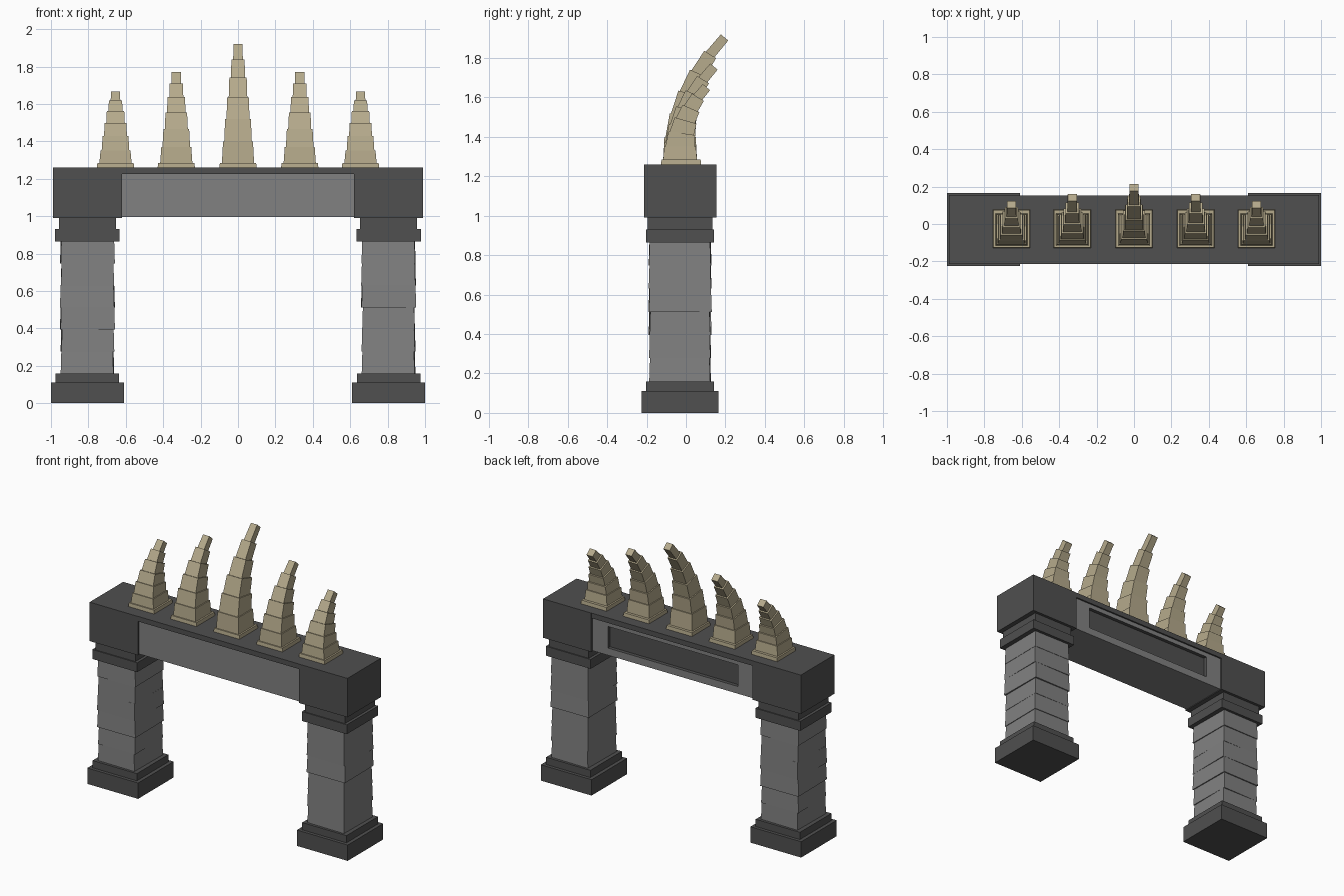
import bpy, bmesh, random
from math import radians, sin, cos
from mathutils import Matrix, Vector

random.seed(4)
cube = bpy.data.objects.get("Cube")
if cube:
    bpy.data.objects.remove(cube, do_unlink=True)

MID_Y = -0.03   # depth of the gateway's centre line
PILLAR_X = 0.805


def material(name, r, g, b):
    m = bpy.data.materials.new(name)
    m.use_nodes = True
    m.diffuse_color = (r, g, b, 1)
    m.node_tree.nodes["Principled BSDF"].inputs["Base Color"].default_value = (r, g, b, 1)
    return m


DARK = material("dark stone", 0.08, 0.08, 0.08)
GREY = material("grey stone", 0.22, 0.22, 0.22)
BONE = material("bone", 0.46, 0.40, 0.26)


def add_block(bm, base, width, depth, height, taper=1.0, tilt=0.0, spin=0.0):
    """Tapered box standing on base, leaning back by tilt."""
    made = bmesh.ops.create_cube(bm, size=1)["verts"]
    for v in made:
        s = taper if v.co.z > 0 else 1
        v.co = Vector((v.co.x * width * s, v.co.y * depth * s, (v.co.z + 0.5) * height))
    turn = Matrix.Rotation(-tilt, 4, "X") @ Matrix.Rotation(spin, 4, "Z")
    bmesh.ops.transform(bm, matrix=Matrix.Translation(base) @ turn, verts=made)
    return made


def finish(bm, name, *mats):
    mesh = bpy.data.meshes.new(name)
    bm.to_mesh(mesh)
    bm.free()
    for m in mats:
        mesh.materials.append(m)
    ob = bpy.data.objects.new(name, mesh)
    bpy.context.collection.objects.link(ob)
    return ob


def stack(name, x, mat, tiers):
    """Boxes given as (bottom, top, width, depth)."""
    bm = bmesh.new()
    for z0, z1, w, d in tiers:
        add_block(bm, (x, MID_Y, z0), w, d, z1 - z0)
    return finish(bm, name, mat)


# Pillars: stepped foot, stacked stones, stepped capital and corner block
STONES = 6
for side, sx in (("left", 1), ("right", -1)):
    x = sx * PILLAR_X
    stack(side + "_foot", x, DARK, [(0, 0.11, 0.39, 0.39), (0.11, 0.16, 0.34, 0.345)])
    bm = bmesh.new()
    h = 0.705 / STONES
    for i in range(STONES):
        grow = random.uniform(-0.005, 0.008)
        add_block(bm, (x, MID_Y, 0.16 + i * h), 0.285 + grow, 0.312 + grow, h,
                  taper=0.975, spin=radians(random.uniform(-1, 1)))
    finish(bm, side + "_pillar_stones", GREY)
    stack(side + "_capital", x, DARK, [(0.865, 0.93, 0.345, 0.345), (0.93, 0.99, 0.305, 0.33)])
    stack(side + "_corner_block", x, DARK, [(0.99, 1.26, 0.37, 0.368)])

# Lintel beam with a sunken dark panel on its back
bm = bmesh.new()
add_block(bm, (0, MID_Y, 0.995), 1.25, 0.345, 0.23)
bm.normal_update()
back = max(bm.faces, key=lambda f: f.normal.y)
bmesh.ops.inset_region(bm, faces=[back], thickness=0.035)
for v in back.verts:
    v.co.x = 0.5 if v.co.x > 0 else -0.5
    v.co.z = 1.195 if v.co.z > 1.1 else 1.045
panel = bmesh.ops.extrude_discrete_faces(bm, faces=[back])["faces"][0]
bmesh.ops.translate(bm, verts=panel.verts, vec=(0, -0.025, 0))
for v in panel.verts:
    for f in v.link_faces:
        f.material_index = 1
finish(bm, "lintel_beam", GREY, DARK)
stack("lintel_top_slab", 0, DARK, [(1.225, 1.26, 1.25, 0.366)])

# Horns: a square plate and shrinking blocks that curl backwards
SEGMENTS = 6


def horn(name, x, step):
    bm = bmesh.new()
    add_block(bm, (x, MID_Y + 0.005, 1.255), 0.2, 0.205, 0.03, taper=0.97)
    p = Vector((x, MID_Y, 1.285))
    for i in range(SEGMENTS):
        t = i / (SEGMENTS - 1)
        tilt = radians(40 * t)
        w = 0.172 + (0.052 - 0.172) * t
        axis = Vector((0, sin(tilt), cos(tilt)))
        sink = 0.015 if i else 0.0
        add_block(bm, p - axis * sink, w, w, step + sink, taper=0.93, tilt=tilt)
        p += axis * step
    finish(bm, name, BONE)


horn("middle_horn", 0, 0.113)
for side, sx in (("left", 1), ("right", -1)):
    horn(side + "_inner_horn", sx * 0.33, 0.086)
    horn(side + "_outer_horn", sx * 0.655, 0.067)
